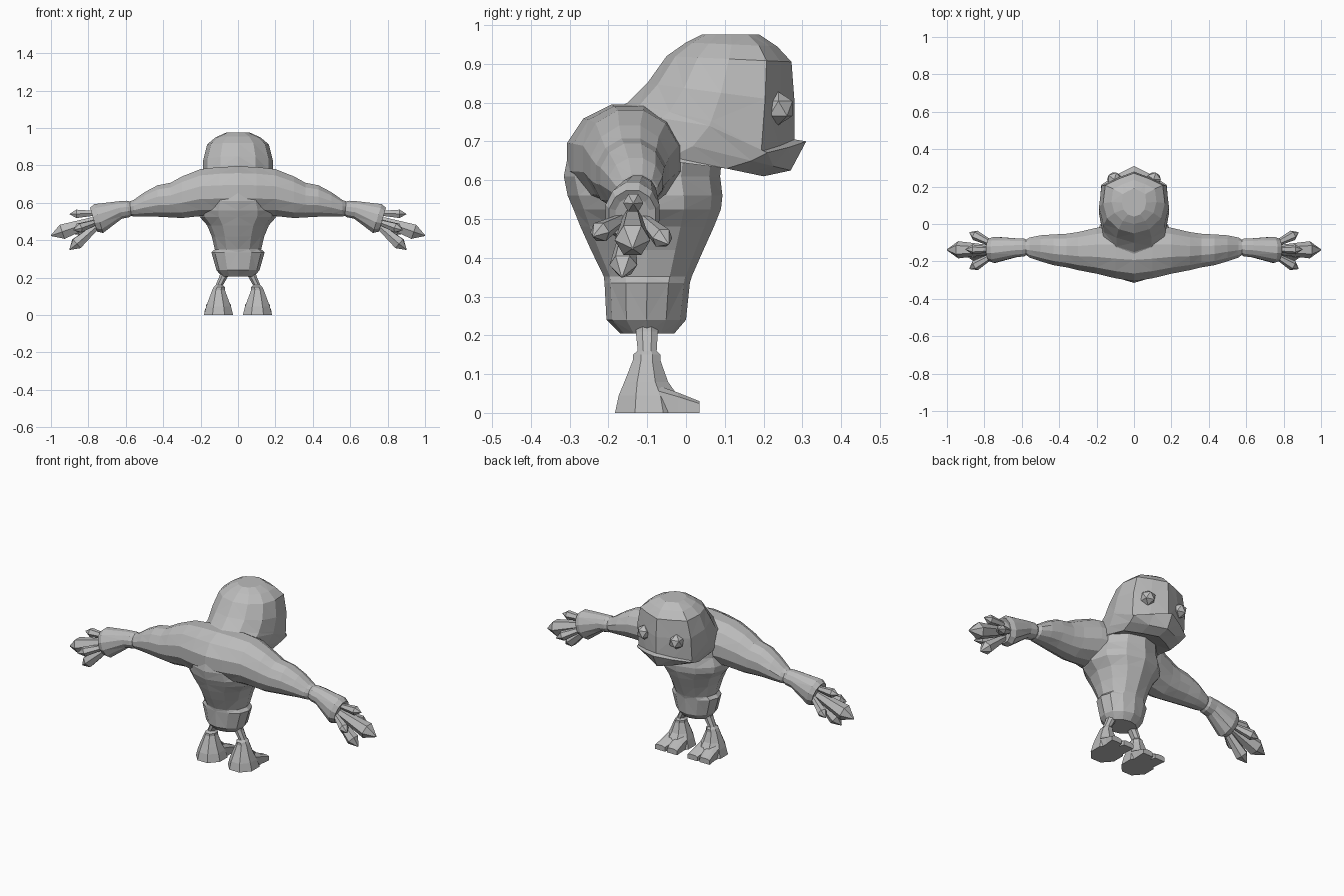
import bpy, bmesh, math
from mathutils import Vector

if "Cube" in bpy.data.objects:
    bpy.data.objects.remove(bpy.data.objects["Cube"])

skin = bpy.data.materials.new("grey skin")
skin.diffuse_color = (0.5, 0.5, 0.5, 1)
skin.use_nodes = True
skin.node_tree.nodes["Principled BSDF"].inputs["Base Color"].default_value = skin.diffuse_color


def finish(name, bm):
    bmesh.ops.recalc_face_normals(bm, faces=bm.faces)
    me = bpy.data.meshes.new(name)
    bm.to_mesh(me)
    bm.free()
    me.materials.append(skin)
    ob = bpy.data.objects.new(name, me)
    bpy.context.collection.objects.link(ob)
    return ob


def loft(bm, rings):
    """Skin a list of equal point rings and cap both ends."""
    vs = [[bm.verts.new(p) for p in r] for r in rings]
    n = len(vs[0])
    for a, b in zip(vs, vs[1:]):
        for i in range(n):
            j = (i + 1) % n
            bm.faces.new((a[i], a[j], b[j], b[i]))
    bm.faces.new(vs[0])
    bm.faces.new(vs[-1])


def mirror_x(bm):
    """Add a copy on the other side."""
    geom = bmesh.ops.duplicate(bm, geom=bm.verts[:] + bm.edges[:] + bm.faces[:])["geom"]
    for v in geom:
        if isinstance(v, bmesh.types.BMVert):
            v.co.x *= -1


# Torso and head: tilted rings (back y, back z, front y, front z, half width, corner drop)
torso = [(-.17, .205, -.03, .205, .085, 0), (-.205, .24, 0, .24, .115, 0), (-.21, .335, .01, .335, .142, 0),
         (-.212, .352, .015, .352, .124, 0), (-.245, .42, .045, .42, .14, 0), (-.272, .48, .072, .48, .165, 0),
         (-.29, .525, .09, .525, .205, 0), (-.305, .56, .094, .56, .21, 0), (-.315, .61, .088, .61, .19, 0),
         (-.305, .66, .092, .655, .185, 0)]
head = [(-.28, .71, .20, .61, .17, 0), (-.235, .75, .27, .625, .18, 0), (-.19, .78, .31, .70, .188, .045),
        (-.15, .80, .28, .705, .188, .05), (-.10, .85, .28, .80, .187, 0), (-.05, .92, .272, .905, .165, 0),
        (0, .955, .235, .945, .12, 0), (.04, .975, .19, .975, .065, 0)]


def body_ring(r, front):
    yb, zb, yf, zf, w, drop = r
    half = [(0, 0, 0), (.5, .07, 0), (.87, .25, 0), (1, .5, 0)] + front + [(0, 1, 0)]
    pts = half + [(-x, t, d) for x, t, d in reversed(half[1:-1])]
    return [(x * w, yb + t * (yf - yb), zb + t * (zf - zb) - d * drop) for x, t, d in pts]


bm = bmesh.new()
loft(bm, [body_ring(r, [(.87, .75, 0), (.5, .93, 0)]) for r in torso] +
     [body_ring(r, [(.93, .8, 1), (.48, .91, .5)]) for r in head])
bmesh.ops.triangulate(bm, faces=bm.faces[:])
body = finish("body", bm)

# Shoulders and arms: rings along x (x, y centre, z centre, y radius, z radius, lean)
arm = [(0, -.15, .66, .162, .14, 0), (.10, -.147, .658, .148, .138, 0), (.20, -.143, .655, .127, .13, 0),
       (.30, -.145, .63, .105, .115, 0), (.36, -.142, .615, .093, .096, 0), (.43, -.138, .61, .085, .087, 0),
       (.50, -.13, .592, .072, .067, 0), (.56, -.126, .571, .055, .045, 0), (.575, -.125, .569, .042, .04, .1),
       (.59, -.125, .567, .05, .046, .15), (.63, -.127, .562, .052, .048, .2), (.745, -.138, .516, .072, .08, .3),
       (.772, -.138, .51, .062, .066, .3), (.765, -.138, .51, .045, .048, .3)]
arm = [(-x, y, z, ry, rz, -k) for x, y, z, ry, rz, k in arm[:0:-1]] + arm
bm = bmesh.new()
loft(bm, [[(x + k * rz * math.sin(a), y + ry * math.cos(a), z + rz * math.sin(a))
           for a in [math.tau * (i + .5) / 12 for i in range(12)]] for x, y, z, ry, rz, k in arm])
bmesh.ops.triangulate(bm, faces=bm.faces[:])
arms = finish("arms", bm)

# Fuse the arms into the body
mod = body.modifiers.new("fuse", 'BOOLEAN')
mod.operation, mod.solver, mod.object = 'UNION', 'EXACT', arms
bpy.context.view_layer.objects.active = body
bpy.ops.object.modifier_apply(modifier="fuse")
bpy.data.objects.remove(arms)

# Fingers: pointed six-sided crystals (root, tip, radius)
fingers = [((.75, -.138, .51), (1.0, -.138, .425), .046), ((.75, -.15, .48), (.90, -.165, .35), .036),
           ((.75, -.136, .545), (.90, -.136, .54), .026), ((.75, -.165, .50), (.88, -.24, .455), .028),
           ((.75, -.11, .50), (.88, -.045, .435), .028)]
bm = bmesh.new()
for root, tip, rad in fingers:
    root, tip = Vector(root), Vector(tip)
    q = (tip - root).to_track_quat('Z', 'Y')
    loft(bm, [[root.lerp(tip, t) + q @ Vector((math.cos(i * math.tau / 6), math.sin(i * math.tau / 6), 0)) * rad * s
               for i in range(6)] for t, s in [(0, .5), (.76, 1), (1, .06)]])
mirror_x(bm)
finish("fingers", bm)

# Legs flaring into feet: rings (x, y back, y front, z, x radius)
leg = [(.065, -.13, -.07, .25, .026), (.075, -.13, -.072, .21, .024), (.10, -.125, -.075, .16, .02),
       (.10, -.138, -.065, .15, .03), (.104, -.138, -.065, .135, .034), (.104, -.16, -.045, .08, .055),
       (.104, -.175, -.02, .045, .068), (.104, -.185, -.005, 0, .08)]
bm = bmesh.new()
loft(bm, [[(x + rx * math.cos(a) * 1.06, (yb + yf) / 2 + (yf - yb) / 2 * math.sin(a) * 1.06, z)
           for a in [math.tau * (i + .5) / 8 for i in range(8)]] for x, yb, yf, z, rx in leg])
mirror_x(bm)
finish("legs", bm)

# Toes: two splayed wedges on each foot
bm = bmesh.new()
for x0, x1 in [(.074, .066), (.134, .146)]:
    loft(bm, [[(x - w, y, 0), (x + w, y, 0), (x + w, y, h * .8), (x + w * .5, y, h), (x - w * .5, y, h),
               (x - w, y, h * .8)] for x, y, w, h in [(x0, -.07, .036, .07), (x0, -.02, .037, .052), (x1, .035, .032, .03)]])
mirror_x(bm)
finish("toes", bm)

# Eyes
bm = bmesh.new()
for s in (-1, 1):
    ball = bmesh.ops.create_icosphere(bm, subdivisions=1, radius=.043)["verts"]
    bmesh.ops.translate(bm, verts=ball, vec=(s * .105, .238, .785))
finish("eyes", bm)
